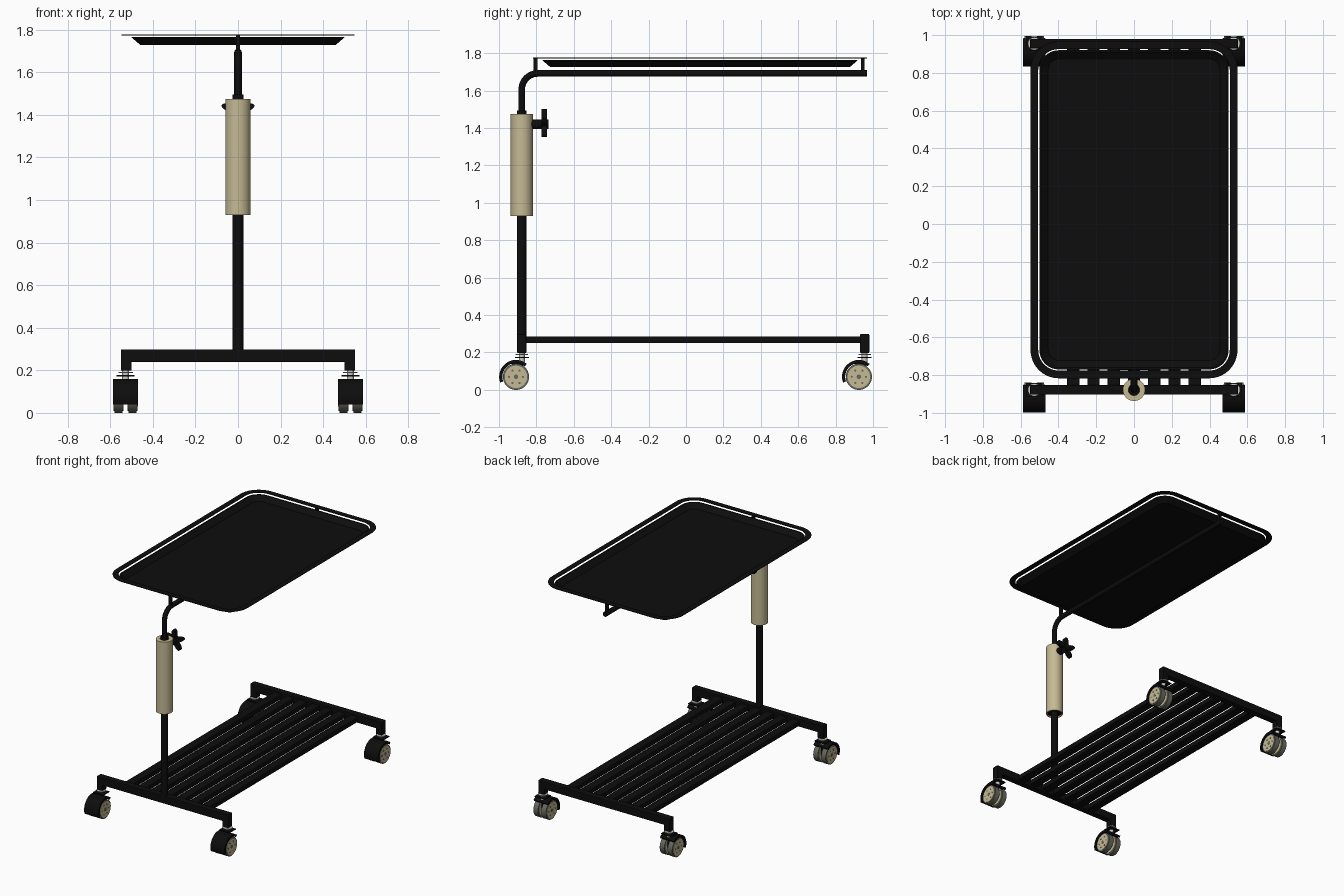
import bpy, bmesh, math
from mathutils import Matrix, Vector

cube = bpy.data.objects.get("Cube")
if cube:
    bpy.data.objects.remove(cube, do_unlink=True)


def material(name, rgb):
    m = bpy.data.materials.new(name)
    m.use_nodes = True
    m.diffuse_color = (*rgb, 1)
    m.node_tree.nodes["Principled BSDF"].inputs["Base Color"].default_value = (*rgb, 1)
    return m


BLACK = material("black paint", (0.004, 0.004, 0.004))
BEIGE = material("beige plastic", (0.56, 0.49, 0.30))
GREY = material("grey tyre", (0.14, 0.14, 0.12))
STEEL = material("pale steel", (0.6, 0.6, 0.58))


def finish(name, bm, mat, smooth=True):
    bmesh.ops.recalc_face_normals(bm, faces=bm.faces)
    mesh = bpy.data.meshes.new(name)
    bm.to_mesh(mesh)
    bm.free()
    mesh.materials.append(mat)
    ob = bpy.data.objects.new(name, mesh)
    bpy.context.collection.objects.link(ob)
    if smooth:
        bpy.ops.object.select_all(action="DESELECT")
        ob.select_set(True)
        bpy.context.view_layer.objects.active = ob
        bpy.ops.object.shade_smooth_by_angle(angle=math.radians(35))
    return ob


def box(name, size, loc, mat=BLACK, bevel=0.004):
    bm = bmesh.new()
    bmesh.ops.create_cube(bm, size=1)
    bmesh.ops.scale(bm, vec=size, verts=bm.verts)
    bmesh.ops.translate(bm, vec=loc, verts=bm.verts)
    ob = finish(name, bm, mat, False)
    if bevel:
        mod = ob.modifiers.new("soft edges", "BEVEL")
        mod.width = bevel
        mod.segments = 2
    return ob


def cylinder(name, r, length, loc, axis="Z", mat=BLACK, sides=32):
    bm = bmesh.new()
    bmesh.ops.create_cone(bm, cap_ends=True, segments=sides, radius1=r, radius2=r, depth=length)
    turn = {"X": Matrix.Rotation(math.pi / 2, 4, "Y"),
            "Y": Matrix.Rotation(math.pi / 2, 4, "X"), "Z": Matrix()}[axis]
    bmesh.ops.transform(bm, matrix=Matrix.Translation(loc) @ turn, verts=bm.verts)
    return finish(name, bm, mat)


def loft(name, rings, mat, closed=True):
    """Bridge equal rings of points; closed joins the last ring to the first."""
    bm = bmesh.new()
    loops = [[bm.verts.new(p) for p in ring] for ring in rings]
    pairs = list(zip(loops, loops[1:]))
    if closed:
        pairs.append((loops[-1], loops[0]))
    else:
        bm.faces.new(loops[0])
        bm.faces.new(loops[-1])
    n = len(loops[0])
    for a, b in pairs:
        for i in range(n):
            j = (i + 1) % n
            bm.faces.new((a[i], a[j], b[j], b[i]))
    return finish(name, bm, mat)


def extrude(name, points, vec, mat=BLACK):
    return loft(name, [points, [Vector(p) + Vector(vec) for p in points]], mat, False)


def circle(r, z, cy, n=40):
    return [(r * math.cos(2 * math.pi * i / n), cy + r * math.sin(2 * math.pi * i / n), z)
            for i in range(n)]


# Tray: rounded rectangles given by their inset from the rim
TRAY_Y = 0.075


def rounded(inset, z, n=10):
    hx, hy, r = 0.548 - inset, 0.892 - inset, 0.15 - inset
    pts = []
    for k, (sx, sy) in enumerate([(1, 1), (-1, 1), (-1, -1), (1, -1)]):
        for i in range(n + 1):
            a = math.pi / 2 * (k + i / n)
            pts.append((sx * (hx - r) + r * math.cos(a),
                        TRAY_Y + sy * (hy - r) + r * math.sin(a), z))
    return pts


loft("tray_rim", [rounded(i, z) for i, z in
                  [(0, 1.772), (0, 1.776), (0.041, 1.776), (0.041, 1.772)]], BLACK)
loft("tray_pan", [rounded(i, z) for i, z in
                  [(0.09, 1.727), (0.047, 1.764), (0.056, 1.764), (0.094, 1.732)]], BLACK, False)

# Arm: upright that bends back under the tray
POST_Y = -0.878
curve = bpy.data.curves.new("tray_arm", "CURVE")
curve.dimensions = "3D"
curve.bevel_depth = 0.018
curve.bevel_resolution = 5
curve.use_fill_caps = True
bend = [(0, POST_Y + 0.085 * (1 - math.cos(a)), 1.607 + 0.085 * math.sin(a))
        for a in [math.pi / 20 * i for i in range(11)]]
path = [(0, POST_Y, 1.3)] + bend + [(0, 0.968, 1.692)]
spline = curve.splines.new("POLY")
spline.points.add(len(path) - 1)
for p, co in zip(spline.points, path):
    p.co = (*co, 1)
spline.use_smooth = True
arm = bpy.data.objects.new("tray_arm", curve)
curve.materials.append(BLACK)
bpy.context.collection.objects.link(arm)
for end, y in (("front", -0.805), ("back", 0.945)):
    box(end + "_tray_support", (0.02, 0.02, 0.083), (0, y, 1.731), bevel=0)

# Column, height sleeve and collar
cylinder("column", 0.025, 0.84, (0, POST_Y, 0.67))
loft("height_sleeve", [circle(r, z, POST_Y) for r, z in
                       [(0.059, 0.93), (0.059, 1.475), (0.03, 1.475), (0.03, 1.46),
                        (0.052, 1.45), (0.052, 0.93)]], BEIGE)
cylinder("sleeve_liner", 0.052, 0.5, (0, POST_Y, 1.19))
cylinder("sleeve_collar", 0.026, 0.03, (0, POST_Y, 1.48))

# Clamp knob behind the sleeve: five-lobed star
KNOB_Z = 1.42
cylinder("knob_shaft", 0.026, 0.06, (0, -0.8, KNOB_Z), "Y")
star = []
for i in range(80):
    a = 2 * math.pi * i / 80
    r = 0.053 + 0.028 * math.cos(5 * a)
    star.append((r * math.sin(a), -0.772, KNOB_Z + r * math.cos(a)))
extrude("clamp_knob", star, (0, 0.028, 0))
cylinder("knob_cap", 0.025, 0.012, (0, -0.74, KNOB_Z), "Y")

# Base: two crossbars joined by seven slats
BARS = (("front", POST_Y), ("back", 0.955))
for end, y in BARS:
    box(end + "_crossbar", (1.1, 0.05, 0.058), (0, y, 0.269))
for i in range(-3, 4):
    box("shelf_slat", (0.065, 1.8, 0.036), (i * 0.107, 0.04, 0.268))


# Twin-wheel casters trailing toward the front
def caster(side, end, x, leg_y):
    tag = end + "_" + side
    cy, cz = leg_y - 0.031, 0.07
    box(tag + "_leg", (0.05, 0.05, 0.1), (x - math.copysign(0.003, x), leg_y, 0.248))
    cylinder(tag + "_stem", 0.016, 0.06, (x, leg_y, 0.18), mat=STEEL, sides=20)
    cylinder(tag + "_washer", 0.034, 0.005, (x, leg_y, 0.19), mat=STEEL, sides=24)
    box(tag + "_plate", (0.085, 0.075, 0.006), (x, leg_y, 0.174), bevel=0)
    # hood: arc swept across both wheels
    arc = [math.radians(50 + 150 * i / 20) for i in range(21)]
    outline = [(x - 0.059, cy + r * math.cos(a), cz + r * math.sin(a))
               for r, angles in ((0.09, arc), (0.073, arc[::-1])) for a in angles]
    extrude(tag + "_hood", outline, (0.118, 0, 0))
    box(tag + "_fork", (0.018, 0.06, 0.1), (x, cy + 0.01, 0.11))
    for s in (-1, 1):
        wx = x + s * 0.033
        cylinder(tag + "_tyre", 0.07, 0.038, (wx, cy, cz), "X", GREY, 40)
        cylinder(tag + "_hub", 0.06, 0.046, (wx, cy, cz), "X", BEIGE)
        cylinder(tag + "_axle", 0.012, 0.05, (wx, cy, cz), "X", GREY, 16)
        for k in range(6):
            a = math.pi / 3 * k
            cylinder(tag + "_hub_hole", 0.006, 0.004,
                     (wx + s * 0.0225, cy + 0.038 * math.cos(a), cz + 0.038 * math.sin(a)),
                     "X", GREY, 8)


for end, y in BARS:
    for side, x in (("right", -0.528), ("left", 0.528)):
        caster(side, end, x, y)
